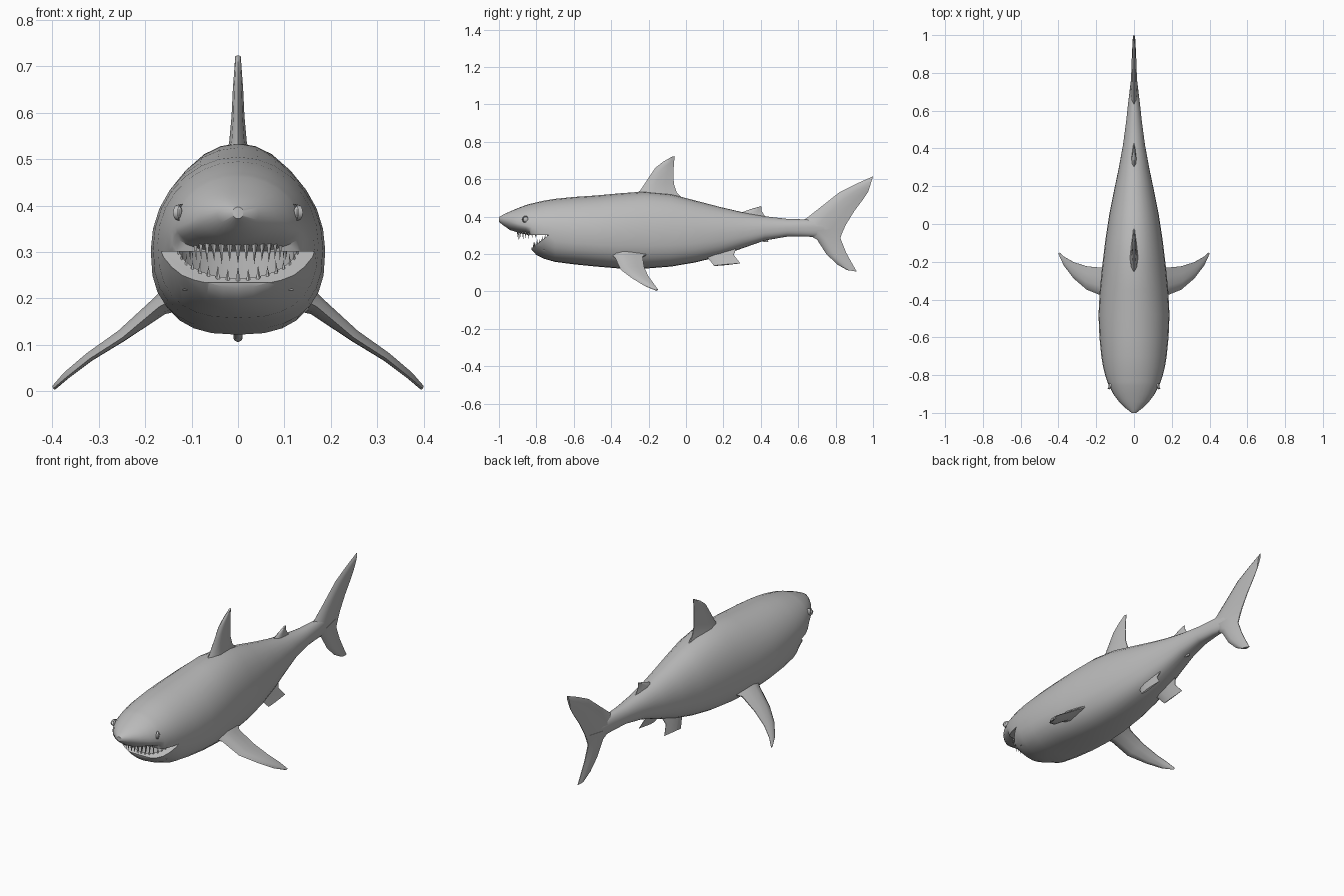
import bpy, bmesh, math
from mathutils import Vector

if "Cube" in bpy.data.objects:
    bpy.data.objects.remove(bpy.data.objects["Cube"])

grey = bpy.data.materials.new("shark_grey")
grey.diffuse_color = (0.5, 0.5, 0.5, 1)
grey.use_nodes = True
grey.node_tree.nodes["Principled BSDF"].inputs["Base Color"].default_value = grey.diffuse_color


def make(name, bm, angle=40):
    bmesh.ops.recalc_face_normals(bm, faces=bm.faces[:])
    me = bpy.data.meshes.new(name)
    bm.to_mesh(me)
    bm.free()
    ob = bpy.data.objects.new(name, me)
    bpy.context.collection.objects.link(ob)
    me.materials.append(grey)
    if angle:
        smooth(ob, angle)
    return ob


def smooth(ob, angle):
    bpy.ops.object.select_all(action='DESELECT')
    ob.select_set(True)
    bpy.context.view_layer.objects.active = ob
    bpy.ops.object.shade_smooth_by_angle(angle=math.radians(angle))


def loft(bm, rings):
    loops = [[bm.verts.new(p) for p in r] for r in rings]
    n = len(loops[0])
    for a, b in zip(loops, loops[1:]):
        for i in range(n):
            j = (i + 1) % n
            bm.faces.new((a[i], a[j], b[j], b[i]))
    bm.faces.new(loops[0])
    bm.faces.new(loops[-1][::-1])


# Body stations: y, half width, top z, widest z, bottom z
stations = [
    (-1.0, .012, .397, .385, .372), (-.975, .045, .412, .383, .352),
    (-.94, .08, .428, .375, .328), (-.90, .11, .445, .362, .315),
    (-.855, .133, .462, .352, .305), (-.838, .14, .467, .346, .298),
    (-.825, .145, .47, .342, .222), (-.80, .153, .476, .336, .195),
    (-.76, .163, .485, .328, .175), (-.70, .173, .495, .32, .158),
    (-.60, .183, .505, .31, .145), (-.48, .188, .513, .303, .133),
    (-.35, .181, .525, .30, .122), (-.22, .168, .534, .30, .122),
    (-.08, .151, .52, .30, .133), (.05, .131, .486, .302, .155),
    (.18, .105, .452, .31, .187), (.30, .08, .424, .32, .23),
    (.42, .058, .402, .333, .272), (.54, .042, .388, .34, .293),
    (.64, .031, .385, .342, .293), (.73, .02, .38, .342, .29),
    (.79, .007, .36, .335, .31)]
SEG = 28
rings = []
for y, w, top, mid, bot in stations:
    ring = []
    for i in range(SEG):
        t = 2 * math.pi * i / SEG
        c, s = math.cos(t), math.sin(t)
        p = 2.6 if s < 0 and y > -.75 else 2.0
        x = w * math.copysign(abs(c) ** (2 / p), c)
        z = abs(s) ** (2 / p)
        ring.append((x, y, mid + z * (top - mid) if s >= 0 else mid - z * (mid - bot)))
    rings.append(ring)
bm = bmesh.new()
loft(bm, rings)
body = make("body", bm, None)

# Mouth: slanted gape through the jaw, then a rounded cavity behind the lip
bm = bmesh.new()
gape = [(-.88, .234), (-.822, .234), (-.735, .301), (-.88, .302)]
loft(bm, [[(x, y, z) for y, z in gape] for x in (-.3, .3)])
gape_cut = make("gape_cutter", bm, None)
bm = bmesh.new()
loft(bm, [[(.128 * math.cos(a), -.72 + .09 * math.sin(a), z)
           for a in [2 * math.pi * i / 28 for i in range(28)]] for z in (.218, .318)])
cavity_cut = make("cavity_cutter", bm, None)
bpy.context.view_layer.objects.active = body
for cutter in (gape_cut, cavity_cut):
    mod = body.modifiers.new("mouth", 'BOOLEAN')
    mod.operation, mod.solver, mod.object = 'DIFFERENCE', 'EXACT', cutter
    bpy.ops.object.modifier_apply(modifier=mod.name)
for cutter in (gape_cut, cavity_cut):
    bpy.data.objects.remove(cutter)
smooth(body, 40)


# Fins: foil sections given by leading point, trailing point and half thickness
def fin(name, sections, normal=(1, 0, 0), side=1):
    foil = [(0, 0), (.12, .7), (.35, 1), (.7, .6), (1, .12),
            (1, -.12), (.7, -.6), (.35, -1), (.12, -.7)]
    n = Vector(normal).normalized()
    rings = []
    for le, te, h in sections:
        le, te = Vector(le), Vector(te)
        pts = [le.lerp(te, u) + n * (v * h) for u, v in foil]
        rings.append([(p.x * side, p.y, p.z) for p in pts])
    bm = bmesh.new()
    loft(bm, rings)
    return make(name, bm, 45)


def upright(rows):
    return [((0, a, b), (0, c, d), h) for a, b, c, d, h in rows]


fin("dorsal_fin", upright([
    (-.29, .50, -.01, .49, .03), (-.245, .54, -.05, .53, .019),
    (-.205, .60, -.065, .575, .014), (-.165, .66, -.067, .64, .011),
    (-.12, .695, -.064, .69, .008), (-.075, .72, -.06, .724, .006)]))
fin("second_dorsal_fin", upright([
    (.26, .40, .46, .38, .018), (.31, .427, .42, .405, .012),
    (.345, .44, .405, .43, .008), (.39, .453, .402, .456, .005)]))
fin("anal_fin", upright([
    (.33, .285, .46, .30, .014), (.38, .27, .437, .285, .009),
    (.42, .265, .44, .264, .005)]))
fin("upper_tail_lobe", upright([
    (.60, .365, .815, .29, .026), (.645, .392, .83, .305, .022),
    (.71, .443, .857, .36, .016), (.82, .53, .90, .43, .013),
    (.91, .575, .945, .49, .01), (1.0, .615, .975, .535, .006)]))
fin("lower_tail_lobe", upright([
    (.62, .32, .845, .34, .024), (.70, .278, .825, .285, .018),
    (.75, .20, .855, .21, .015), (.81, .143, .885, .155, .013),
    (.862, .114, .913, .106, .009)]))

for side, tag in ((1, "right"), (-1, "left")):
    fin("pectoral_fin_" + tag, [
        ((.11, -.44, .215), (.11, -.18, .215), .04),
        ((.17, -.38, .182), (.17, -.232, .185), .021),
        ((.25, -.348, .115), (.25, -.224, .13), .013),
        ((.32, -.288, .07), (.32, -.202, .082), .01),
        ((.37, -.222, .03), (.37, -.173, .042), .008),
        ((.398, -.16, .006), (.396, -.15, .01), .005)], (.6, 0, .8), side)
    fin("pelvic_fin_" + tag, [
        ((.045, .08, .205), (.045, .27, .235), .016),
        ((.06, .12, .175), (.06, .255, .195), .01),
        ((.075, .15, .137), (.075, .29, .15), .005)], (1, 0, .5), side)

    # Eye: shallow ball with a raised rim
    bm = bmesh.new()
    bmesh.ops.create_uvsphere(bm, u_segments=14, v_segments=8, radius=.014)
    for v in bm.verts:
        v.co = Vector((v.co.x * .5 + .127 * side, v.co.y - .857, v.co.z + .385))
    make("eye_" + tag, bm)
    bm = bmesh.new()
    rings = []
    for i in range(16):
        a = 2 * math.pi * i / 16
        rings.append([(side * (.128 - .022 * math.cos(a) * .35 + dx), -.857 + r * math.cos(a),
                       .385 + r * math.sin(a)) for r, dx in ((.013, 0), (.016, .004), (.019, -.006))])
    loft(bm, rings + [rings[0]])
    make("eyelid_" + tag, bm)


# Teeth: pointed pyramids along both jaw arcs
def teeth(name, count, place, half):
    bm = bmesh.new()
    for i in range(count):
        t = math.radians(-78 + 156 * i / (count - 1))
        x, y, base, tip = place(t, i)
        along = Vector((math.cos(t), math.sin(t), 0)) * half
        out = Vector((math.sin(t), -math.cos(t), 0)) * half * .6
        c = Vector((x, y, base))
        ring = [bm.verts.new(c + d) for d in (along, out, -along, -out)]
        top = bm.verts.new((x * .97, y + .003, tip))
        for k in range(4):
            bm.faces.new((ring[k], ring[(k + 1) % 4], top))
        bm.faces.new(ring[::-1])
    make(name, bm, 20)


def upper(t, i):
    return (.108 * math.sin(t), -.78 - .12 * math.cos(t), .322,
            .274 + .006 * (i % 2) + .01 * (1 - math.cos(t)))


def lower(t, i):
    y = -.72 - .096 * math.cos(t)
    lip = .234 + max(0, y + .822) * .77
    return .133 * math.sin(t), y, lip - .014, lip + .03 - .006 * (i % 2) - .012 * (1 - math.cos(t))


teeth("upper_teeth", 17, upper, .0075)
teeth("lower_teeth", 17, lower, .0075)
